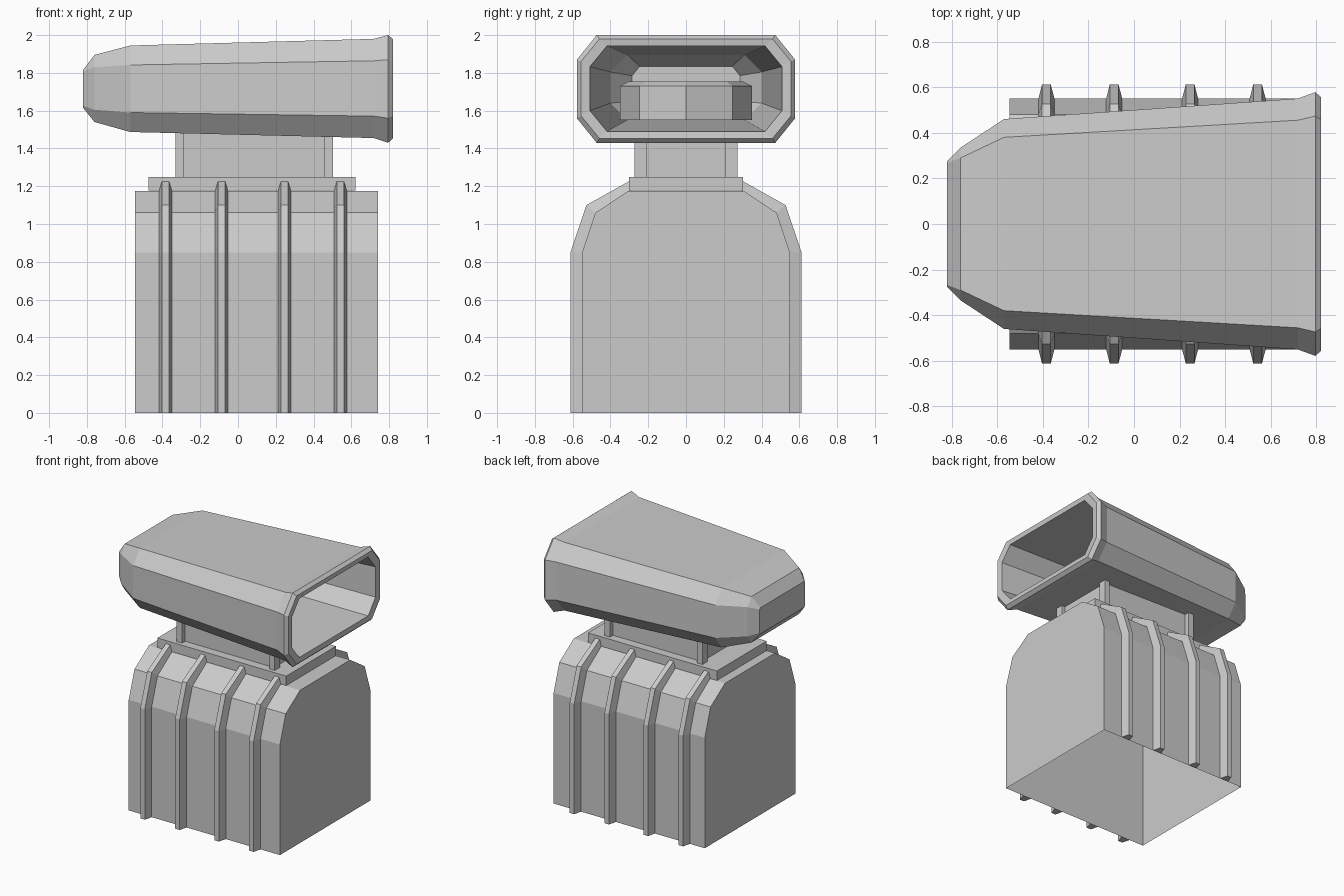
import bpy
import bmesh
import math

cube = bpy.data.objects.get("Cube")
if cube:
    bpy.data.objects.remove(cube, do_unlink=True)

metal = bpy.data.materials.new("plain_grey")
metal.use_nodes = True
GREY = (0.6, 0.6, 0.6, 1)
metal.diffuse_color = GREY
metal.node_tree.nodes["Principled BSDF"].inputs["Base Color"].default_value = GREY


def loft(name, rings, closed=True):
    """Skin equal-length point loops and cap both ends.
    With closed=False the side from last to first point stays open."""
    bm = bmesh.new()
    loops = [[bm.verts.new(p) for p in ring] for ring in rings]
    n = len(loops[0])
    for a, b in zip(loops, loops[1:]):
        for i in range(n if closed else n - 1):
            j = (i + 1) % n
            bm.faces.new((a[i], a[j], b[j], b[i]))
    bm.faces.new(loops[0][::-1])
    bm.faces.new(loops[-1])
    bmesh.ops.recalc_face_normals(bm, faces=bm.faces)
    mesh = bpy.data.meshes.new(name)
    bm.to_mesh(mesh)
    bm.free()
    mesh.materials.append(metal)
    obj = bpy.data.objects.new(name, mesh)
    bpy.context.collection.objects.link(obj)
    return obj


def box(name, x0, x1, y0, y1, z0, z1):
    base = [(x0, y0), (x1, y0), (x1, y1), (x0, y1)]
    return loft(name, [[(x, y, z) for x, y in base] for z in (z0, z1)])


def chamfered(hx, hy, cx, cy):
    """Corner-cut rectangle outline, counter-clockwise."""
    return [(hx, -hy + cy), (hx, hy - cy), (hx - cx, hy), (-hx + cx, hy),
            (-hx, hy - cy), (-hx, -hy + cy), (-hx + cx, -hy), (hx - cx, -hy)]


# Main housing: half profile mirrored, extruded along x, open underneath
half = [(0.55, 0), (0.55, 0.85), (0.48, 1.06), (0.305, 1.175)]
outline = half + [(-y, z) for y, z in reversed(half)]
loft("housing", [[(x, y, z) for y, z in outline] for x in (-0.545, 0.742)],
     closed=False)

# Tapered ribs following the housing on both sides
rib_outer = [(0.612, 0), (0.612, 0.85), (0.527, 1.10), (0.295, 1.23)]
rib_inner = half[:3] + [(0.295, 1.176)]
for i, x in enumerate((-0.384, -0.087, 0.246, 0.542)):
    for side, s in (("left", 1), ("right", -1)):
        rings = []
        for (yi, zi), (yo, zo) in zip(rib_inner, rib_outer):
            rings.append([(x - 0.035, s * yi, zi), (x - 0.019, s * yo, zo),
                          (x + 0.019, s * yo, zo), (x + 0.035, s * yi, zi)])
        loft(f"rib_{side}_{i + 1}", rings, closed=False)

# Mounting plate
box("mounting_plate", -0.475, 0.622, -0.302, 0.302, 1.177, 1.25)

# Neck with a projecting post at each corner
box("neck", -0.3, 0.472, -0.235, 0.235, 1.25, 1.49)
for end, x0, x1 in (("front", 0.457, 0.503), ("back", -0.331, -0.285)):
    for side, y0, y1 in (("left", 0.21, 0.272), ("right", -0.272, -0.21)):
        box(f"neck_post_{end}_{side}", x0, x1, y0, y1, 1.25, 1.485)

# Intake scoop, outer skin then flared lip then inner skin:
# x, half width, bottom z, top z, corner cut in y, corner cut in z
sections = [
    (-0.82, 0.275, 1.615, 1.815, 0.008, 0.01),
    (-0.76, 0.335, 1.54, 1.895, 0.045, 0.065),
    (-0.57, 0.46, 1.487, 1.945, 0.08, 0.103),
    (0.718, 0.55, 1.455, 1.98, 0.095, 0.116),
    (0.795, 0.578, 1.43, 2.0, 0.105, 0.13),
    (0.82, 0.556, 1.453, 1.98, 0.098, 0.12),
    (0.815, 0.508, 1.49, 1.943, 0.09, 0.11),
    (-0.57, 0.4, 1.55, 1.895, 0.09, 0.09),
    (-0.72, 0.285, 1.6, 1.835, 0.04, 0.05),
]
rings = []
for x, w, z0, z1, cy, cz in sections:
    mid = (z0 + z1) / 2
    rings.append([(x, y, mid + z)
                  for y, z in chamfered(w, (z1 - z0) / 2, cy, cz)])
loft("intake_scoop", rings)

# Eight-sided filter inside the scoop
rings = []
for r, z in ((0.35, 1.55), (0.35, 1.73), (0.3, 1.755)):
    rings.append([(r * math.cos(k * math.pi / 4) - 0.22,
                   r * math.sin(k * math.pi / 4), z) for k in range(8)])
loft("inner_filter", rings)
